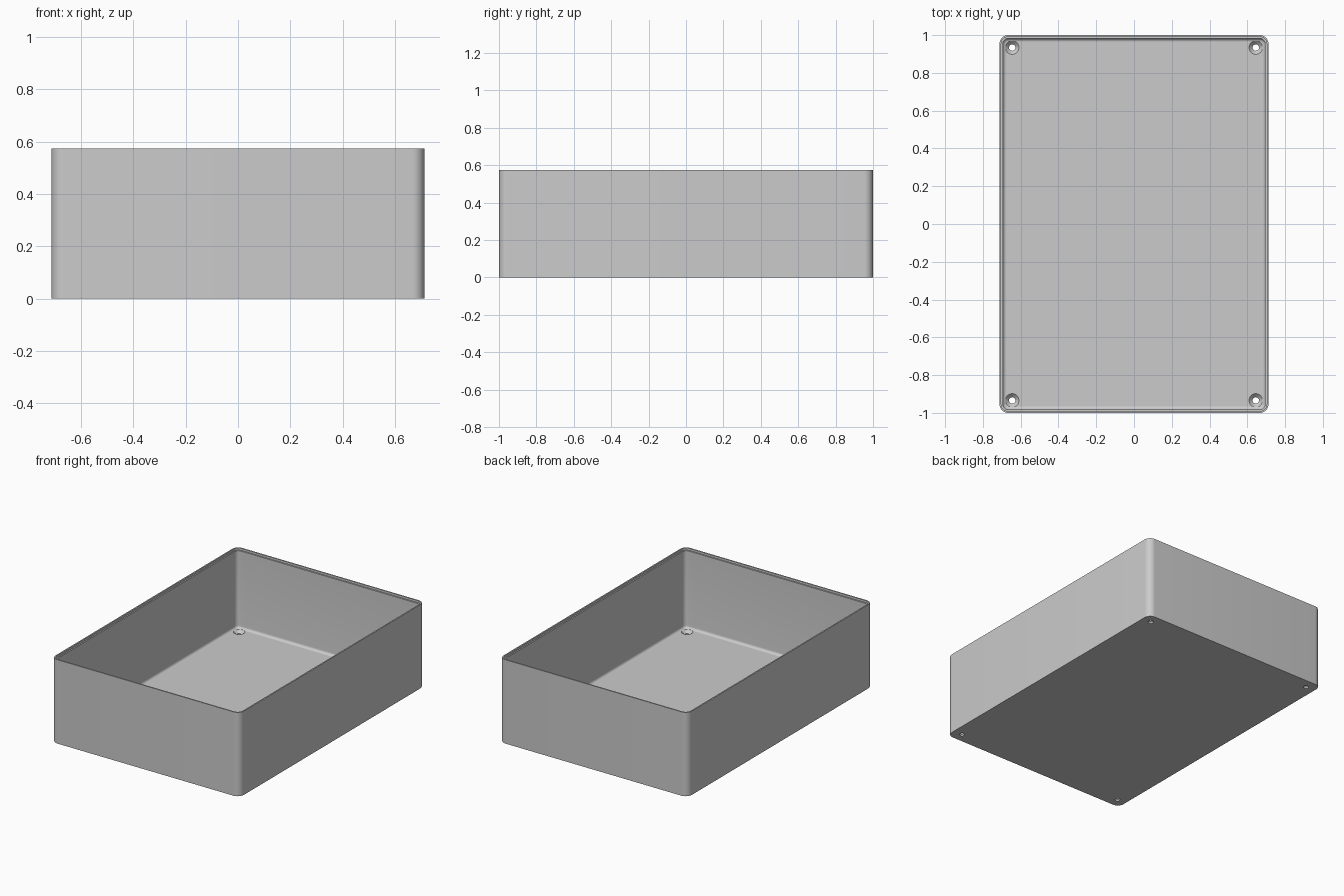
import bpy, bmesh, math

cube = bpy.data.objects.get("Cube")
if cube:
    bpy.data.objects.remove(cube, do_unlink=True)

HALF_X, HALF_Y, HEIGHT = 0.712, 1.0, 0.573
CORNER, WALL, FLOOR, FILLET = 0.046, 0.018, 0.03, 0.018
HOLE_X, HOLE_Y = 0.645, 0.934

grey = bpy.data.materials.new("plain grey")
grey.use_nodes = True
colour = (0.6, 0.6, 0.6, 1)
grey.diffuse_color = colour
grey.node_tree.nodes["Principled BSDF"].inputs["Base Color"].default_value = colour


def make_object(name, bm):
    bmesh.ops.recalc_face_normals(bm, faces=bm.faces)
    mesh = bpy.data.meshes.new(name)
    bm.to_mesh(mesh)
    bm.free()
    mesh.materials.append(grey)
    obj = bpy.data.objects.new(name, mesh)
    bpy.context.collection.objects.link(obj)
    return obj


def rounded_ring(bm, inset, z, steps=10):
    """Rounded rectangle, inset from the outer outline."""
    r = max(CORNER - inset, 0.006)
    cx, cy = HALF_X - inset - r, HALF_Y - inset - r
    verts = []
    for k, (sx, sy) in enumerate([(1, 1), (-1, 1), (-1, -1), (1, -1)]):
        for i in range(steps + 1):
            a = (k + i / steps) * math.pi / 2
            verts.append(bm.verts.new((sx * cx + r * math.cos(a),
                                       sy * cy + r * math.sin(a), z)))
    return verts


def circle_ring(bm, x, y, radius, z, count=32):
    return [bm.verts.new((x + radius * math.cos(i * math.tau / count),
                          y + radius * math.sin(i * math.tau / count), z))
            for i in range(count)]


def loft(bm, rings):
    """Skin successive rings and cap both ends."""
    for a, b in zip(rings, rings[1:]):
        for i in range(len(a)):
            j = (i + 1) % len(a)
            bm.faces.new((a[i], a[j], b[j], b[i]))
    bm.faces.new(rings[0])
    bm.faces.new(rings[-1])


# Tray: outer wall, stepped rim, inner wall, filleted floor
profile = [(0, 0), (0, HEIGHT), (0.009, HEIGHT), (0.009, HEIGHT - 0.014),
           (WALL, HEIGHT - 0.014)]
for i in range(7):
    a = i / 6 * math.pi / 2
    profile.append((WALL + FILLET * (1 - math.cos(a)),
                    FLOOR + FILLET * (1 - math.sin(a))))
bm = bmesh.new()
loft(bm, [rounded_ring(bm, inset, z) for inset, z in profile])
tray = make_object("open_tray", bm)

# Countersunk screw holes in the four floor corners
bm = bmesh.new()
for sx in (-1, 1):
    for sy in (-1, 1):
        loft(bm, [circle_ring(bm, sx * HOLE_X, sy * HOLE_Y, r, z)
                  for r, z in [(0.017, -0.02), (0.017, 0.011),
                               (0.036, FLOOR), (0.036, FLOOR + 0.01)]])
cutter = make_object("screw_hole_cutter", bm)
cutter.hide_render = True

cut = tray.modifiers.new("screw holes", "BOOLEAN")
cut.operation = "DIFFERENCE"
cut.solver = "EXACT"
cut.object = cutter
bpy.context.view_layer.update()
evaluated = tray.evaluated_get(bpy.context.evaluated_depsgraph_get())
cut_mesh = bpy.data.meshes.new_from_object(evaluated)
tray.modifiers.clear()
tray.data = cut_mesh
bpy.data.objects.remove(cutter, do_unlink=True)

# Smooth rounded corners and fillet, crisp edges elsewhere
bpy.ops.object.select_all(action="DESELECT")
tray.select_set(True)
bpy.context.view_layer.objects.active = tray
bpy.ops.object.shade_smooth_by_angle(angle=math.radians(30))
